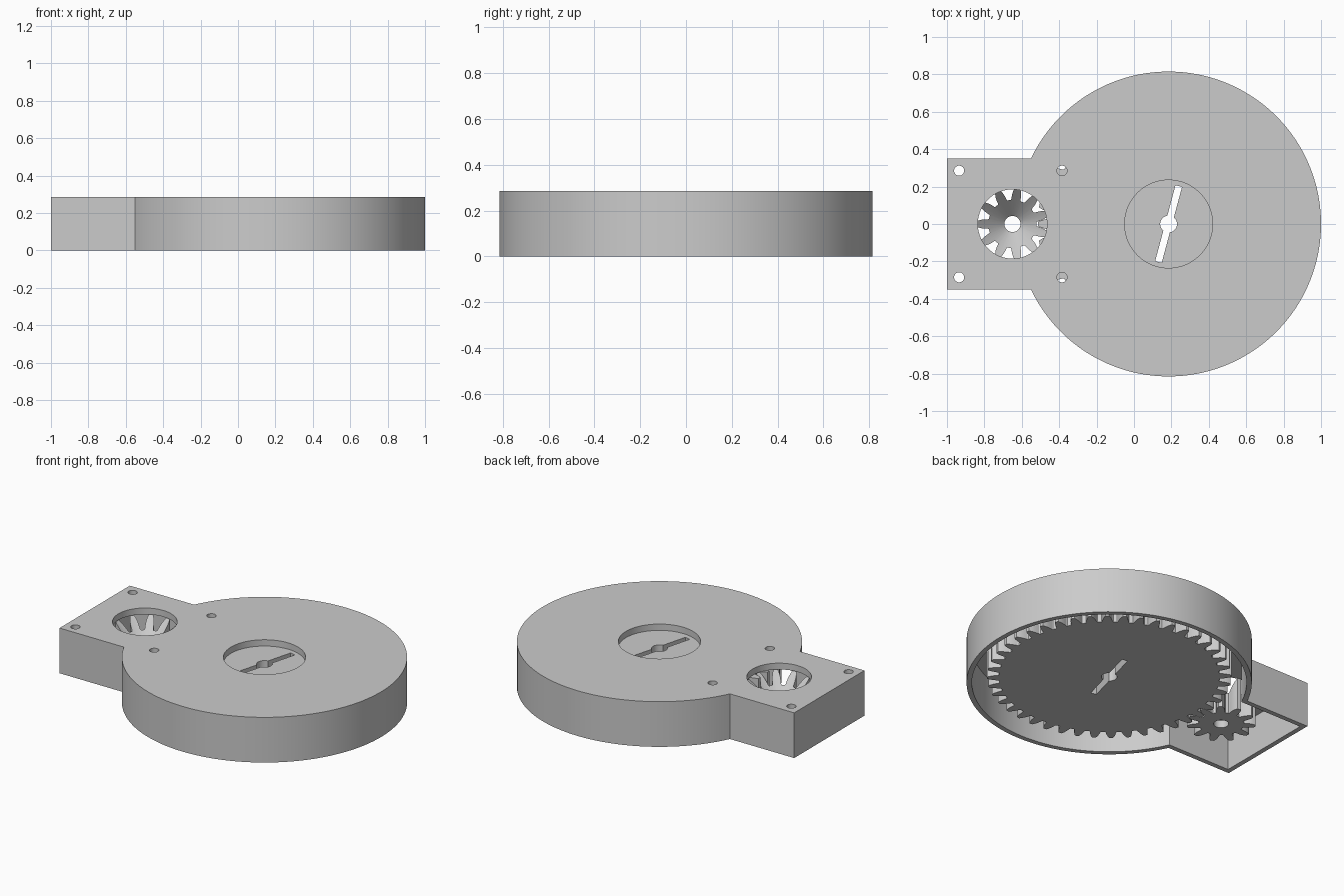
import bpy, bmesh, math

if "Cube" in bpy.data.objects:
    bpy.data.objects.remove(bpy.data.objects["Cube"], do_unlink=True)

grey = bpy.data.materials.new("plain grey")
grey.use_nodes = True
grey.diffuse_color = (0.6, 0.6, 0.6, 1)
grey.node_tree.nodes["Principled BSDF"].inputs["Base Color"].default_value = (0.6, 0.6, 0.6, 1)

WHEEL = (0.185, 0.0)      # large gear axis
PINION = (-0.65, 0.0)     # small gear axis
TOP, PLATE, WALL = 0.285, 0.04, 0.03


def prism(name, points, z0, z1, top_points=None):
    """Closed prism or frustum between two outlines (counter-clockwise)."""
    bm = bmesh.new()
    low = [bm.verts.new((x, y, z0)) for x, y in points]
    high = [bm.verts.new((x, y, z1)) for x, y in (top_points or points)]
    bm.faces.new(low[::-1])
    bm.faces.new(high)
    n = len(low)
    for i in range(n):
        j = (i + 1) % n
        bm.faces.new((low[i], low[j], high[j], high[i]))
    mesh = bpy.data.meshes.new(name)
    bm.to_mesh(mesh)
    bm.free()
    mesh.materials.append(grey)
    ob = bpy.data.objects.new(name, mesh)
    bpy.context.collection.objects.link(ob)
    return ob


def circle(centre, r, n=64):
    return [(centre[0] + r * math.cos(2 * math.pi * i / n),
             centre[1] + r * math.sin(2 * math.pi * i / n)) for i in range(n)]


def housing_outline(inset):
    """Round drum outline joined to a rectangular gear box."""
    r, h, x = 0.815 - inset, 0.35 - inset, -1 + inset
    end = math.pi - math.asin(h / r)
    n = 144
    arc = [-end + 2 * end * i / n for i in range(n + 1)]
    pts = [(WHEEL[0] + r * math.cos(a), WHEEL[1] + r * math.sin(a)) for a in arc]
    return pts + [(x, h), (x, -h)]


def gear_outline(centre, teeth, pitch_r, module, phase):
    """Spur gear outline; phase is the direction of one tooth."""
    # (radial offset in modules, half width as a fraction of tooth spacing)
    side = [(-1.25, 0.38), (-1.1, 0.33), (-0.5, 0.285), (0, 0.24), (0.55, 0.175), (1, 0.10)]
    tooth = [(o, -w) for o, w in side] + [(o, w) for o, w in reversed(side)]
    pts = []
    for t in range(teeth):
        for o, w in tooth:
            a = phase + (t + w) * 2 * math.pi / teeth
            r = pitch_r + o * module
            pts.append((centre[0] + r * math.cos(a), centre[1] + r * math.sin(a)))
    return pts


def cut(ob, cutters):
    for c in cutters:
        c.hide_render = True
        mod = ob.modifiers.new("cut", 'BOOLEAN')
        mod.operation = 'DIFFERENCE'
        mod.solver = 'EXACT'
        mod.object = c
        bpy.context.view_layer.objects.active = ob
        bpy.ops.object.modifier_apply(modifier=mod.name)
        bpy.data.objects.remove(c, do_unlink=True)


def smooth(ob):
    bpy.ops.object.select_all(action='DESELECT')
    ob.select_set(True)
    bpy.context.view_layer.objects.active = ob
    bpy.ops.object.shade_smooth_by_angle(angle=math.radians(25))


# Housing: shell open underneath, with two windows and four screw holes
housing = prism("housing", housing_outline(0), 0, TOP)
cutters = [prism("cavity_cutter", housing_outline(WALL), -0.1, TOP - PLATE),
           prism("wheel_window_cutter", circle(WHEEL, 0.235, 96), 0.2, 0.4),
           prism("pinion_window_cutter", circle(PINION, 0.185, 72), 0.2, 0.4)]
for x in (-0.935, -0.385):
    for y in (-0.285, 0.285):
        cutters.append(prism("screw_hole_cutter", circle((x, y), 0.027, 32), 0.2, 0.4))
cut(housing, cutters)
smooth(housing)

# Gears share one module so that their teeth mesh
distance = WHEEL[0] - PINION[0]
module = 2 * distance / (44 + 11)
G0, G1 = 0.04, 0.242

# Large gear with axle hole and tilted key slot
wheel = prism("large_gear", gear_outline(WHEEL, 44, 22 * module, module, math.pi), G0, G1)
a = math.radians(75)
ux, uy = math.cos(a), math.sin(a)
slot = [(WHEEL[0] + l * ux - w * uy, WHEEL[1] + l * uy + w * ux)
        for l, w in ((-0.21, -0.018), (0.21, -0.018), (0.21, 0.018), (-0.21, 0.018))]
cut(wheel, [prism("slot_cutter", slot, -0.1, 0.4),
            prism("axle_hole_cutter", circle(WHEEL, 0.045, 48), -0.1, 0.4)])
smooth(wheel)

# Small gear with a conical dish in its top and a shaft hole
pinion = prism("small_gear",
               gear_outline(PINION, 11, 5.5 * module, module, math.pi), G0, G1)
cut(pinion, [prism("dish_cutter", circle(PINION, 0.035), 0.08, 0.26, circle(PINION, 0.215)),
             prism("shaft_hole_cutter", circle(PINION, 0.043, 48), -0.1, 0.4)])
smooth(pinion)
